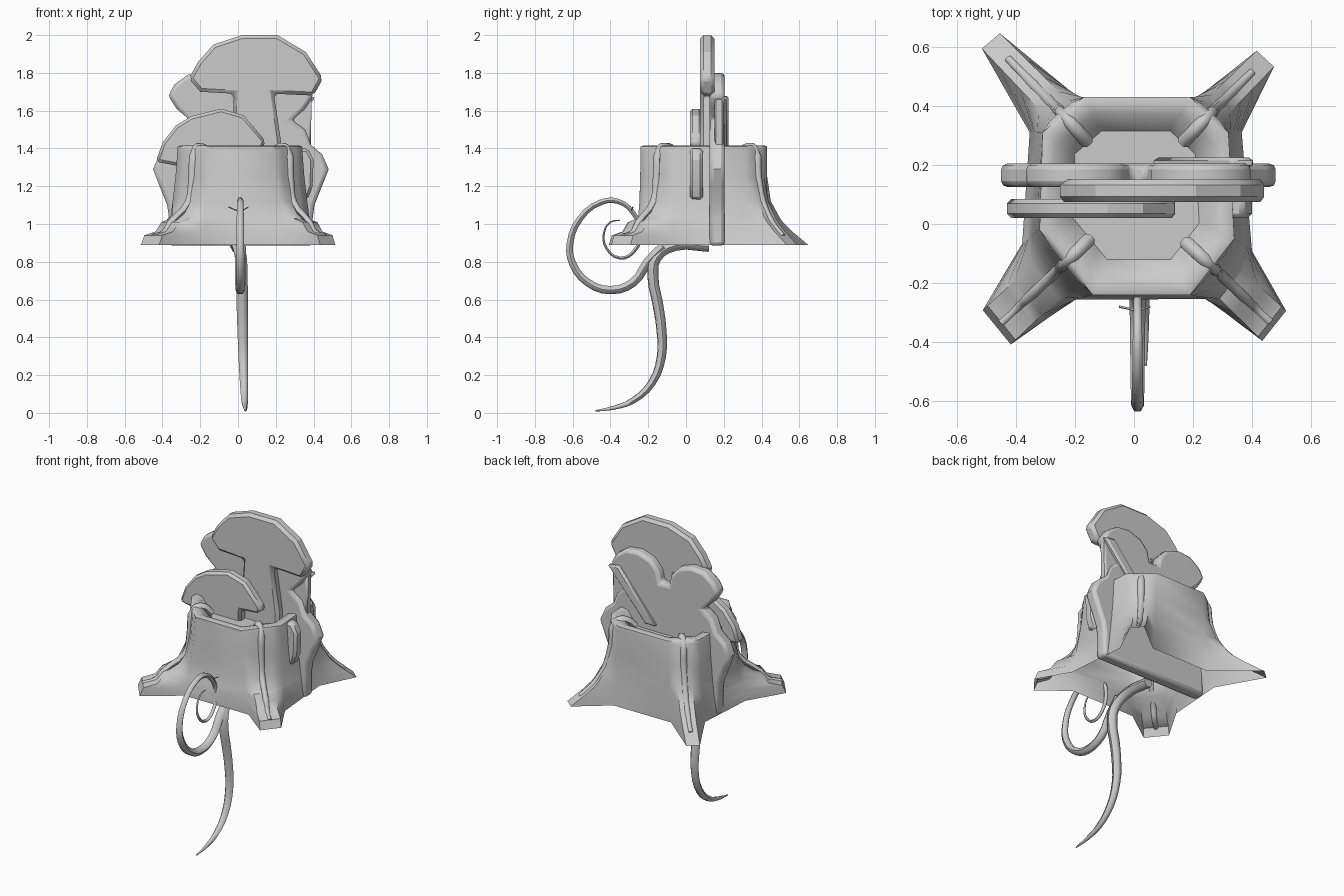
import bpy, bmesh, math
from mathutils import Vector

cube = bpy.data.objects.get("Cube")
if cube:
    bpy.data.objects.remove(cube)

GREY = bpy.data.materials.new("plain grey")
GREY.use_nodes = True
GREY.diffuse_color = (0.6, 0.6, 0.6, 1)
GREY.node_tree.nodes["Principled BSDF"].inputs["Base Color"].default_value = (0.6, 0.6, 0.6, 1)


def finish(ob, angle=35):
    ob.data.materials.append(GREY)
    bpy.ops.object.select_all(action="DESELECT")
    ob.select_set(True)
    bpy.context.view_layer.objects.active = ob
    if ob.type == "CURVE":
        bpy.ops.object.convert(target="MESH")
    bpy.ops.object.shade_smooth_by_angle(angle=math.radians(angle))
    return ob


def from_bmesh(name, bm):
    bmesh.ops.recalc_face_normals(bm, faces=bm.faces)
    me = bpy.data.meshes.new(name)
    bm.to_mesh(me)
    bm.free()
    ob = bpy.data.objects.new(name, me)
    bpy.context.collection.objects.link(ob)
    return ob


def plate(name, outline, y0, y1, bevel=0.015, segments=1, angle=25):
    """Flat cut-out: an x-z outline given thickness along y, with chamfered edges."""
    bm = bmesh.new()
    face = bm.faces.new([bm.verts.new((x, y0, z)) for x, z in outline])
    grown = bmesh.ops.extrude_face_region(bm, geom=[face])["geom"]
    bmesh.ops.translate(bm, verts=[v for v in grown if isinstance(v, bmesh.types.BMVert)],
                        vec=(0, y1 - y0, 0))
    ob = from_bmesh(name, bm)
    mod = ob.modifiers.new("chamfer", "BEVEL")
    mod.width = bevel
    mod.segments = segments
    mod.angle_limit = math.radians(50)
    return finish(ob, angle)


def tube(name, points, r0, r1, taper=1.0):
    """Round strand along a smooth path; a higher taper keeps it thick for longer."""
    cu = bpy.data.curves.new(name, "CURVE")
    cu.dimensions = "3D"
    cu.bevel_depth = 1
    cu.bevel_resolution = 1
    cu.use_fill_caps = True
    cu.resolution_u = 3
    sp = cu.splines.new("BEZIER")
    sp.bezier_points.add(len(points) - 1)
    for i, (p, co) in enumerate(zip(sp.bezier_points, points)):
        p.co = co
        p.radius = r0 + (r1 - r0) * (i / (len(points) - 1)) ** taper
        p.handle_left_type = p.handle_right_type = "AUTO"
    ob = bpy.data.objects.new(name, cu)
    bpy.context.collection.objects.link(ob)
    return finish(ob, 60)


# Stump: each corner has two rim points and a root tip
CENTRE = Vector((0, 0.1))
CORNERS = [  # rim point, rim point, root tip, half width of tip, is front
    ((0.32, 0.31), (0.19, 0.43), (0.445, 0.56), 0.04, False),
    ((-0.17, 0.43), (-0.31, 0.31), (-0.485, 0.62), 0.04, False),
    ((-0.32, -0.02), (-0.14, -0.24), (-0.465, -0.35), 0.075, True),
    ((0.19, -0.24), (0.34, -0.05), (0.475, -0.345), 0.065, True),
]
LEVELS = [  # height, back root reach, front root reach
    (1.41, 0, 0), (1.39, 0.04, 0.03), (1.25, 0.07, 0.06), (1.12, 0.2, 0.14), (1.03, 0.4, 0.3),
    (1.01, 0.46, 0.55), (0.96, 0.66, 0.68), (0.94, 0.76, 0.93), (0.89, 1, 1),
]


def root_points(corner, back, front, z):
    a, b, tip, half, is_front = corner
    a, b, tip = Vector(a), Vector(b), Vector(tip)
    side = (b - a).normalized()
    reach = front if is_front else back
    drop = ((1.41 - z) / 0.52) ** 1.5
    neck = 0.14 * drop if is_front else 0
    base = [Vector((p.x * (1 + 0.14 * drop), p.y)).lerp(tip, neck) for p in (a, b)]
    mids = [a.lerp(b, t).lerp(tip + side * half * s, reach) for t, s in ((0.25, -1), (0.75, 1))]
    return [base[0], *mids, base[1]]


# The shell is hollow underneath, open at the bottom
bm = bmesh.new()
rings = []
for z, back, front in LEVELS:
    rings.append([bm.verts.new((p.x, p.y, z)) for c in CORNERS for p in root_points(c, back, front, z)])
top = rings[0]
for scale, z in ((0.96, 1.415), (0.83, 1.405), (0.65, 1.32)):  # rim and hollow
    rings.insert(0, [bm.verts.new((v.co.x * scale, 0.1 + (v.co.y - 0.1) * scale, z)) for v in top])
for upper, lower in zip(rings, rings[1:]):
    n = len(upper)
    for i in range(n):
        bm.faces.new((upper[i], upper[(i + 1) % n], lower[(i + 1) % n], lower[i]))
bm.faces.new(rings[0])
finish(from_bmesh("stump", bm), 45)

# Raised ribs over the rim and down each root
for i, corner in enumerate(CORNERS):
    rim = (Vector(corner[0]) + Vector(corner[1])) / 2
    inner = CENTRE + (rim - CENTRE) * 0.66
    path = [(inner.x, inner.y, 1.36), (*(inner.lerp(rim, 0.45)), 1.405), (*(inner.lerp(rim, 0.9)), 1.4)]
    for z, back, front in LEVELS[2:4] + LEVELS[5:-1]:
        pts = root_points(corner, back, front, z)
        mid = (pts[1] + pts[2]) / 2
        path.append((mid.x, mid.y, z - 0.004))
    tube(f"root_rib_{i + 1}", path, 0.024, 0.014)

# Flat mushrooms standing in the hollow
plate("large_mushroom", [
    (-0.03, 1.1), (-0.04, 1.42), (-0.02, 1.69), (-0.2, 1.7), (-0.26, 1.77), (-0.21, 1.86),
    (-0.13, 1.95), (0.02, 2.0), (0.21, 2.0), (0.36, 1.91), (0.45, 1.77), (0.4, 1.68),
    (0.19, 1.69), (0.23, 1.42), (0.24, 1.1)], 0.075, 0.15, 0.018)
plate("small_mushroom", [
    (-0.24, 1.1), (-0.24, 1.3), (-0.33, 1.31), (-0.435, 1.33), (-0.4, 1.43), (-0.33, 1.52),
    (-0.25, 1.57), (-0.09, 1.61), (0.03, 1.575), (0.145, 1.44), (0.13, 1.4), (0.0, 1.39),
    (0.0, 1.1)], 0.02, 0.085)
plate("side_bracket", [
    (0.28, 1.13), (0.28, 1.4), (0.37, 1.4), (0.4, 1.34), (0.395, 1.2), (0.37, 1.13)], 0.02, 0.09)

# Twin-lobed back panel, mirrored about its notch
half = [(0.38, 0.885), (0.38, 1.03), (0.39, 1.1), (0.43, 1.2), (0.465, 1.29), (0.43, 1.37), (0.37, 1.42),
        (0.34, 1.5), (0.27, 1.55), (0.34, 1.61), (0.385, 1.68), (0.35, 1.74), (0.28, 1.79),
        (0.19, 1.8), (0.1, 1.77), (0.045, 1.71), (0.03, 1.64)]
plate("lobed_panel", [(0.015 + x, z) for x, z in half] + [(0.015 - x, z) for x, z in reversed(half)],
      0.125, 0.205, 0.02, 2, 40)
plate("waist_fill", [(0.26, 1.54), (0.39, 1.67), (0.385, 1.4), (0.3, 1.4)], 0.15, 0.2, 0.01)
plate("slanted_strip", [(0.41, 1.67), (0.33, 1.68), (0.06, 1.36), (0.14, 1.36)], 0.19, 0.225, 0.01)

# Hanging roots
tube("long_tendril", [(x, y, z) for x, y, z in (
    (-0.01, 0.12, 0.88), (0.0, -0.06, 0.885), (0.015, -0.16, 0.82), (0.02, -0.175, 0.72),
    (0.022, -0.15, 0.58), (0.025, -0.13, 0.44), (0.028, -0.13, 0.3), (0.032, -0.18, 0.16),
    (0.035, -0.28, 0.065), (0.038, -0.38, 0.028), (0.04, -0.48, 0.01))], 0.032, 0.004, 3.0)
tube("curled_tendril", [(0.012, y, z) for y, z in (
    (-0.12, 0.88), (-0.2, 0.8), (-0.28, 0.69), (-0.4, 0.65), (-0.52, 0.69), (-0.6, 0.79), (-0.615, 0.89),
    (-0.56, 1.03), (-0.45, 1.115), (-0.36, 1.12), (-0.28, 1.06), (-0.24, 0.95), (-0.28, 0.85),
    (-0.35, 0.82), (-0.42, 0.87), (-0.435, 0.95), (-0.4, 1.01), (-0.35, 1.02))], 0.03, 0.003)
tube("tendril_barb", [(-0.05, -0.28, 1.09), (0.012, -0.29, 1.07), (0.055, -0.28, 1.09)], 0.004, 0.003)
